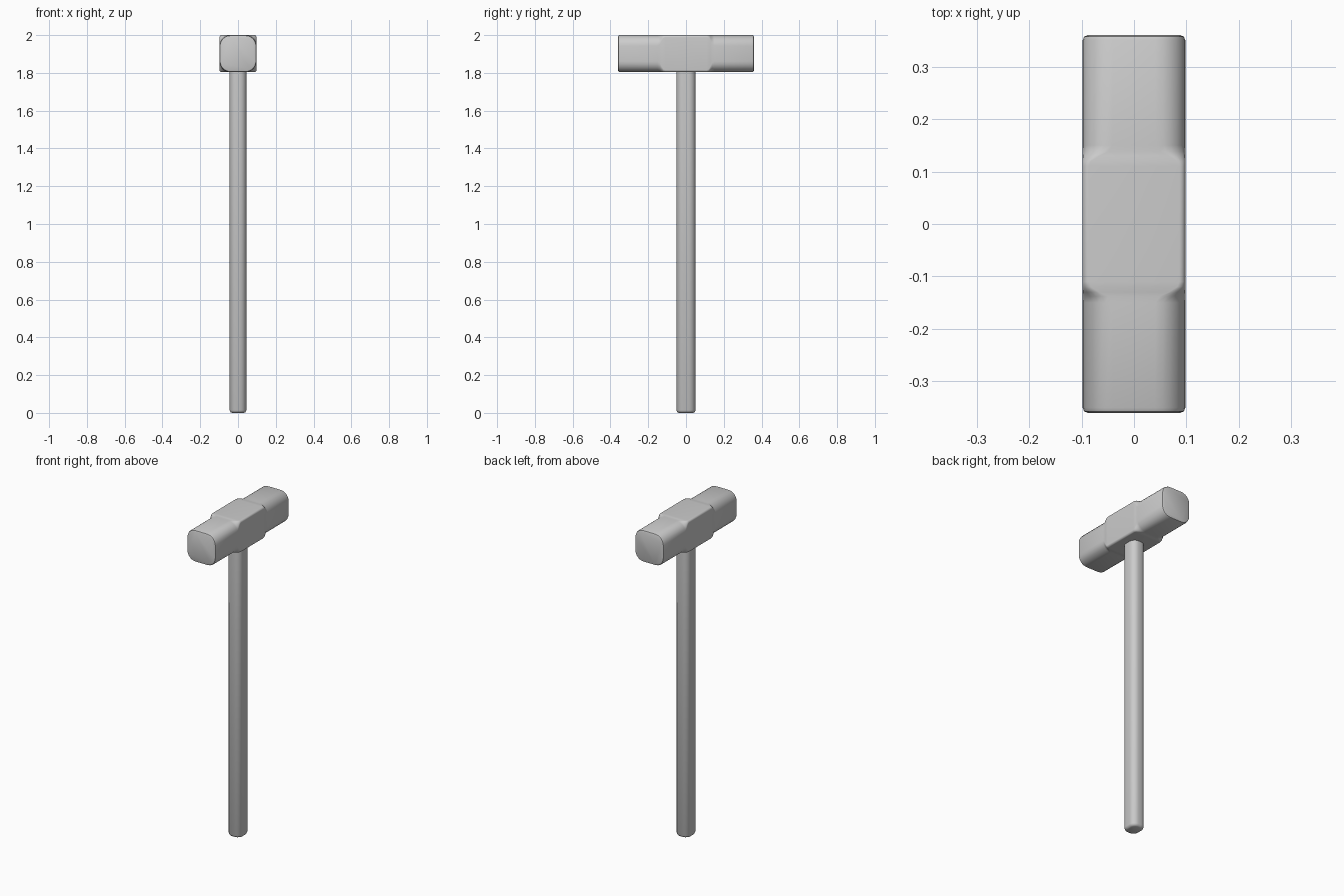
import bpy, bmesh, math
from mathutils import Matrix, Vector

if "Cube" in bpy.data.objects:
    bpy.data.objects.remove(bpy.data.objects["Cube"])


def section(hx, hy, r, steps=6):
    """Rounded rectangle outline, counter-clockwise."""
    pts = []
    for k, (sx, sy) in enumerate([(1, 1), (-1, 1), (-1, -1), (1, -1)]):
        for i in range(steps + 1):
            a = math.radians(90 * (k + i / steps))
            pts.append((sx * (hx - r) + r * math.cos(a),
                        sy * (hy - r) + r * math.sin(a)))
    return pts


def loft(name, rings, matrix):
    """Skin (height, half x, half y, corner radius) rings into a closed solid."""
    bm = bmesh.new()
    loops = [[bm.verts.new(matrix @ Vector((x, y, h))) for x, y in section(hx, hy, r)]
             for h, hx, hy, r in rings]
    n = len(loops[0])
    for a, b in zip(loops, loops[1:]):
        for i in range(n):
            j = (i + 1) % n
            bm.faces.new((a[i], a[j], b[j], b[i]))
    bm.faces.new(loops[0][::-1])
    bm.faces.new(loops[-1])
    bmesh.ops.recalc_face_normals(bm, faces=bm.faces)
    mesh = bpy.data.meshes.new(name)
    bm.to_mesh(mesh)
    bm.free()
    obj = bpy.data.objects.new(name, mesh)
    bpy.context.collection.objects.link(obj)
    bpy.ops.object.select_all(action='DESELECT')
    obj.select_set(True)
    bpy.context.view_layer.objects.active = obj
    bpy.ops.object.shade_smooth_by_angle(angle=math.radians(40))
    return obj


# Head: square middle block stepping to heavily rounded striking ends
S = 0.098
half = [(0.0, S, S, 0.012), (0.110, S, S, 0.012), (0.120, S, S, 0.016),
        (0.130, S, S, 0.032), (0.138, S, S, 0.049), (0.150, S, S, 0.057),
        (0.350, S, S, 0.058), (0.357, S - 0.003, S - 0.003, 0.055),
        (0.360, S - 0.010, S - 0.010, 0.048)]
rings = [(-h, *rest) for h, *rest in half[:0:-1]] + half
loft("hammer_head", rings,
     Matrix.Translation((0, 0, 1.902)) @ Matrix.Rotation(math.radians(-90), 4, 'X'))

# Handle: slightly oval shaft with a softened butt
HX, HY, R = 0.045, 0.051, 0.036
loft("handle", [(0.0, HX - 0.014, HY - 0.014, R - 0.014),
                (0.004, HX - 0.005, HY - 0.005, R - 0.005),
                (0.014, HX, HY, R), (1.83, HX, HY, R)], Matrix.Identity(4))
